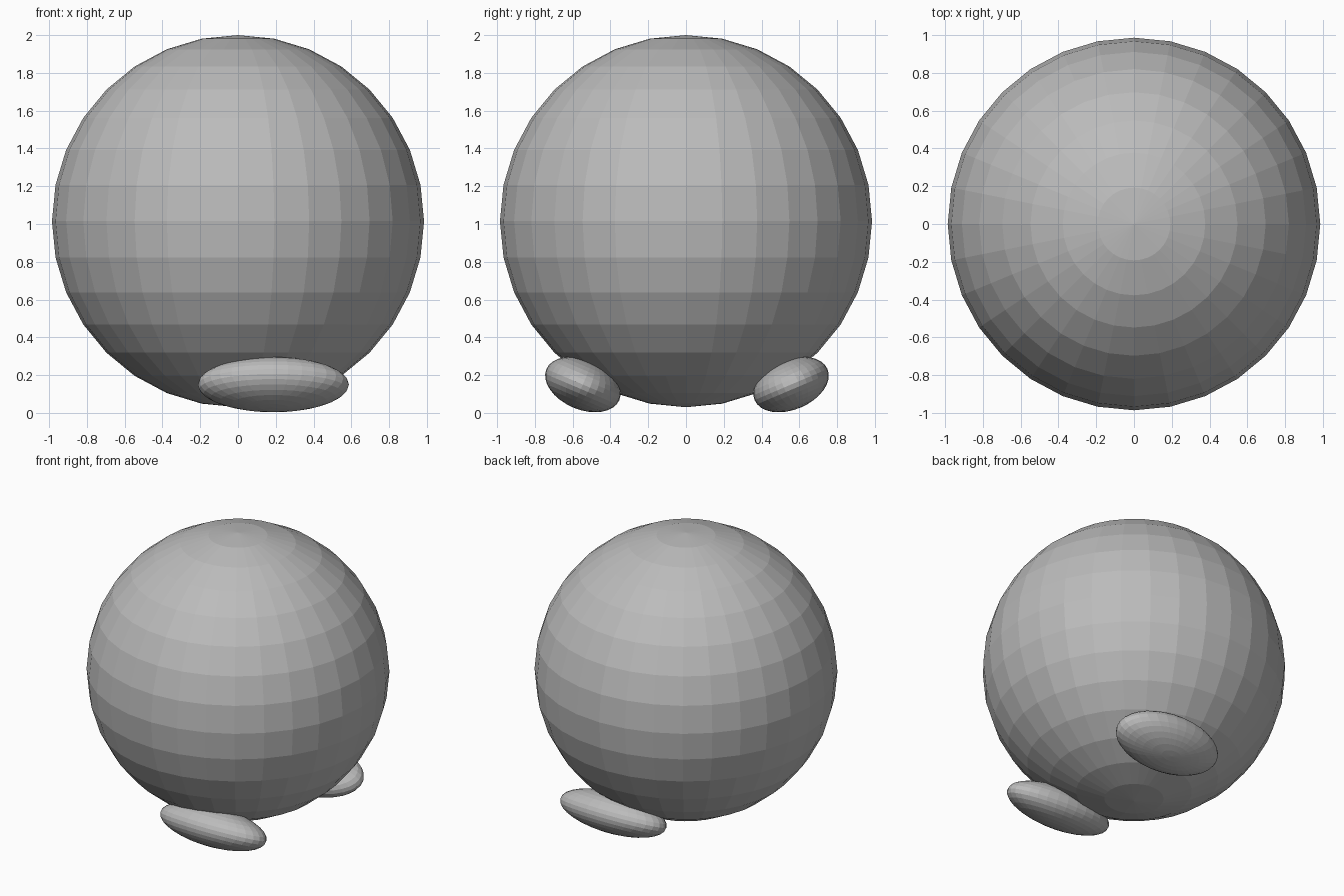
import bpy, math

if "Cube" in bpy.data.objects:
    bpy.data.objects.remove(bpy.data.objects["Cube"])

# one grey for the whole model
grey = bpy.data.materials.new("plain_grey")
grey.diffuse_color = (0.5, 0.5, 0.5, 1)
grey.use_nodes = True
grey.node_tree.nodes["Principled BSDF"].inputs["Base Color"].default_value = grey.diffuse_color


def ball(name, centre, radii, tilt=0.0):
    """Flat-faced ellipsoid, tilted about x."""
    bpy.ops.mesh.primitive_uv_sphere_add(
        segments=32, ring_count=16, radius=1, location=centre,
        rotation=(math.radians(tilt), 0, 0))
    ob = bpy.context.object
    ob.name = name
    ob.scale = radii
    ob.data.materials.append(grey)
    bpy.ops.object.shade_flat()
    return ob


# round body
ball("body", (0, 0, 1.015), (0.985, 0.985, 0.985))

# two long feet, outer edges raised against the body
for name, y, side in (("front_foot", -0.546, -1), ("back_foot", 0.556, 1)):
    ball(name, (0.187, y, 0.15), (0.4, 0.21, 0.132), side * 23)
